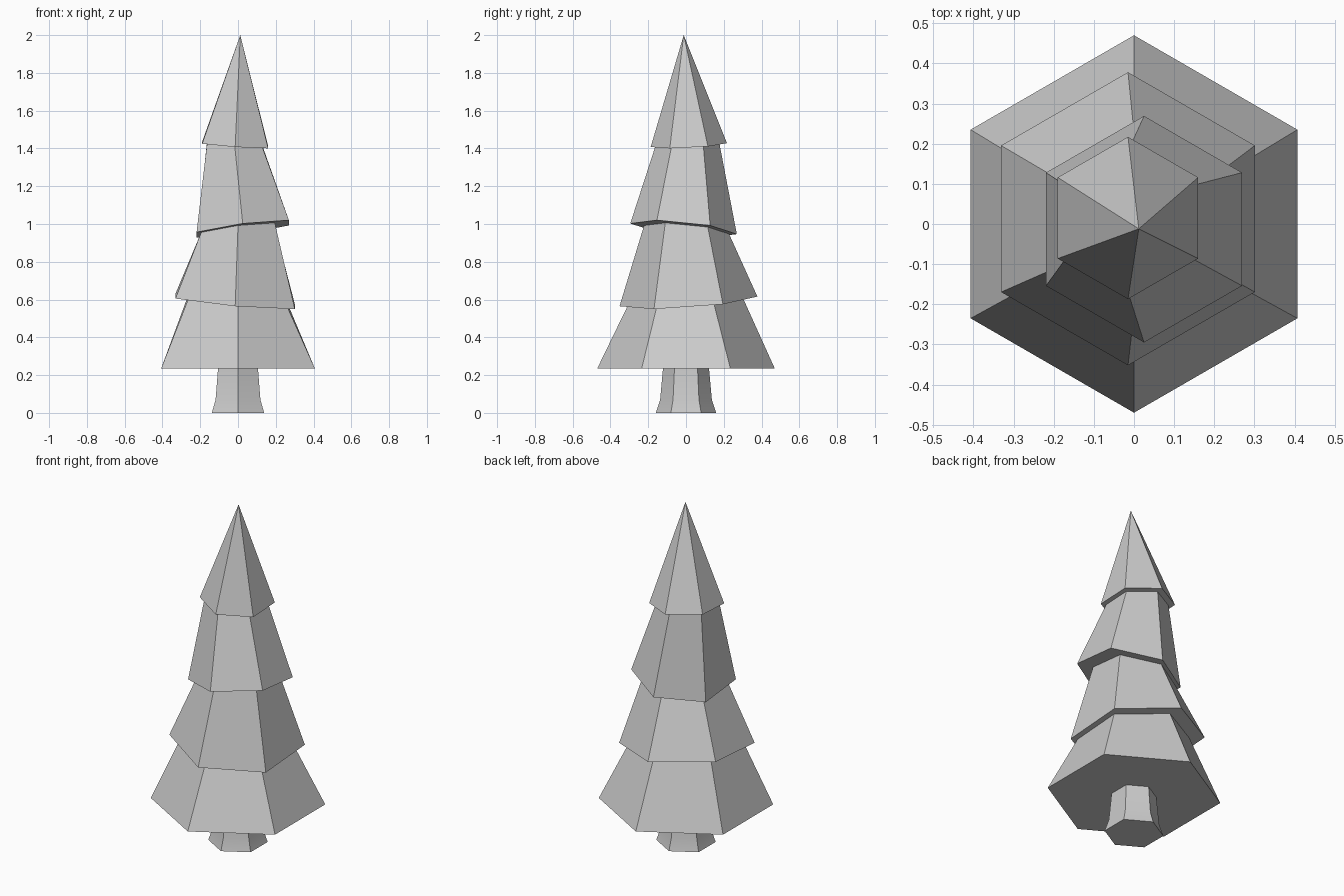
import bpy, bmesh
from math import sin, cos, pi

if "Cube" in bpy.data.objects:
    bpy.data.objects.remove(bpy.data.objects["Cube"])

def hex_ring(bm, cx, cy, r, plane):
    """Hexagon with corners on +/-y, laid on the plane z = c + a*x + b*y."""
    c, a, b = plane
    pts = [(cx + r * cos(pi / 6 + i * pi / 3), cy + r * sin(pi / 6 + i * pi / 3)) for i in range(6)]
    return [bm.verts.new((x, y, c + a * x + b * y)) for x, y in pts]

def bridge(bm, lo, hi):
    for i in range(6):
        j = (i + 1) % 6
        bm.faces.new((lo[i], lo[j], hi[j], hi[i]))

def finish(bm, name):
    bmesh.ops.recalc_face_normals(bm, faces=bm.faces)
    me = bpy.data.meshes.new(name)
    bm.to_mesh(me)
    bm.free()
    ob = bpy.data.objects.new(name, me)
    bpy.context.collection.objects.link(ob)
    return ob

# Trunk, flared at the foot
bm = bmesh.new()
rings = [hex_ring(bm, 0, 0, r, (z, 0, 0)) for z, r in ((0, .16), (.07, .137), (.235, .122))]
bm.faces.new(rings[0])
for lo, hi in zip(rings, rings[1:]):
    bridge(bm, lo, hi)
trunk = finish(bm, "trunk")
bpy.context.view_layer.objects.active = trunk
trunk.select_set(True)
bpy.ops.object.shade_smooth_by_angle(angle=pi / 6)

# Foliage: tilted skirts, each meeting the underside plane of the next
planes = [(.235, 0, 0), (.588, -.088, .07), (.97, .13, -.10), (1.416, -.07, .05)]
skirts = [(0, 0, .47), (-.015, .013, .365), (.025, -.013, .282), (-.015, .015, .202)]
necks = [(0, -.004, .305), (0, .003, .225), (-.017, .007, .17)]
bm = bmesh.new()
neck = None
for i, skirt in enumerate(skirts):
    low = hex_ring(bm, *skirt, planes[i])
    if neck:
        bridge(bm, neck, low)
    else:
        bm.faces.new(low)
    if i < len(necks):
        neck = hex_ring(bm, *necks[i], planes[i + 1])
        bridge(bm, low, neck)

# Pointed top
tip = bm.verts.new((.012, -.012, 2))
for i in range(6):
    bm.faces.new((low[i], low[(i + 1) % 6], tip))
finish(bm, "foliage")
